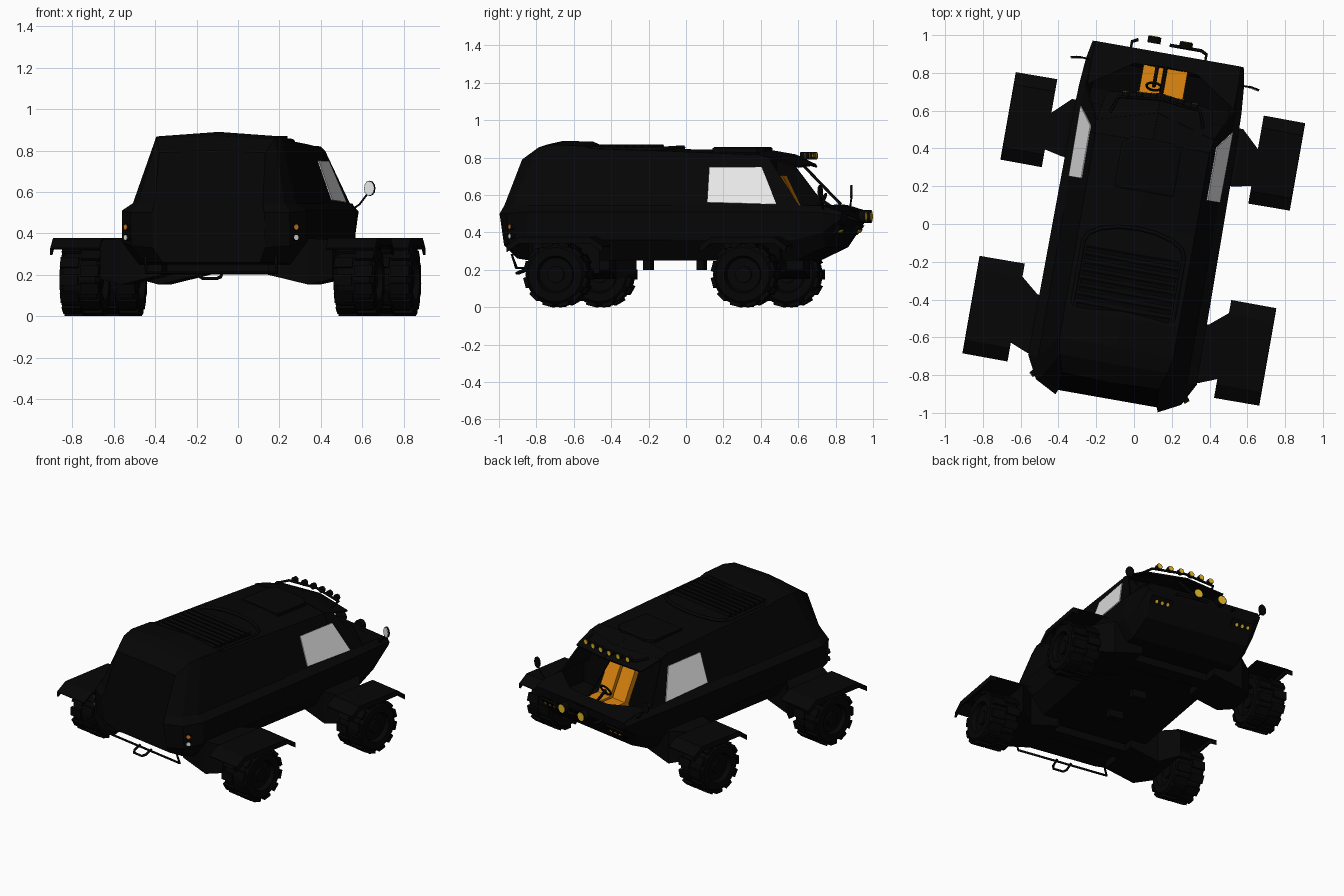
import bpy, bmesh, math
from mathutils import Matrix, Vector

if "Cube" in bpy.data.objects:
    bpy.data.objects.remove(bpy.data.objects["Cube"])

# The whole vehicle stands turned ten degrees about the vertical
PLACE = Matrix.Rotation(math.radians(-10), 4, 'Z') @ Matrix.Translation((0.022, 0, 0))
SIDES = ((1, "left"), (-1, "right"))


def material(name, r, g, b):
    m = bpy.data.materials.new(name)
    m.use_nodes = True
    m.diffuse_color = (r, g, b, 1)
    bsdf = m.node_tree.nodes["Principled BSDF"]
    bsdf.inputs["Base Color"].default_value = (r, g, b, 1)
    return m


BLACK = material("body black", .0016, .0016, .0016)
RUBBER = material("tyre black", .0013, .0013, .0013)
PANE = material("pale glass", .8, .8, .8)
ORANGE = material("seat orange", .75, .25, .005)
YELLOW = material("lamp yellow", .8, .5, .02)
AMBER = material("lamp amber", .7, .2, .01)


def finish(name, bm, mat, thick=0):
    bmesh.ops.recalc_face_normals(bm, faces=bm.faces)
    me = bpy.data.meshes.new(name)
    bm.to_mesh(me)
    bm.free()
    me.materials.append(mat)
    ob = bpy.data.objects.new(name, me)
    bpy.context.collection.objects.link(ob)
    ob.matrix_world = PLACE
    if thick:
        mod = ob.modifiers.new("thickness", 'SOLIDIFY')
        mod.thickness, mod.offset = thick, 0


def panels(name, polys, mat, thick=0):
    bm = bmesh.new()
    for poly in polys:
        bm.faces.new([bm.verts.new(p) for p in poly])
    bmesh.ops.remove_doubles(bm, verts=bm.verts, dist=.0005)
    finish(name, bm, mat, thick)


def loft(name, rings, mat, closed=True, caps=(0, -1)):
    bm = bmesh.new()
    rows = [[bm.verts.new(p) for p in ring] for ring in rings]
    n = len(rows[0])
    for a, b in zip(rows, rows[1:]):
        for i in range(n if closed else n - 1):
            j = (i + 1) % n
            bm.faces.new((a[i], a[j], b[j], b[i]))
    for c in caps:
        bm.faces.new(rows[c])
    finish(name, bm, mat)


def box(name, at, size, mat, tilt=0):
    bm = bmesh.new()
    m = Matrix.Translation(at) @ Matrix.Rotation(tilt, 4, 'X') @ Matrix.Diagonal((*size, 1))
    bmesh.ops.create_cube(bm, size=1, matrix=m)
    finish(name, bm, mat)


def disc(name, at, radius, depth, axis, mat, width=1):
    bm = bmesh.new()
    turn = Vector(axis).to_track_quat('Z', 'Y').to_matrix().to_4x4()
    bmesh.ops.create_cone(bm, cap_ends=True, segments=12, radius1=radius, radius2=radius, depth=depth,
                          matrix=Matrix.Translation(at) @ turn @ Matrix.Diagonal((width, 1, 1, 1)))
    finish(name, bm, mat)


def lamp(name, at, radius, depth, axis, mat):
    # Black can with a thin coloured lens on its face
    axis = Vector(axis).normalized()
    disc(name + "_shell", at, radius * 1.25, depth, axis, BLACK)
    disc(name + "_lens", Vector(at) + axis * depth / 2, radius, .006, axis, mat)


def tube(name, pts, r, cyclic=False):
    cu = bpy.data.curves.new(name, 'CURVE')
    cu.dimensions, cu.bevel_depth, cu.bevel_resolution = '3D', r, 1
    cu.use_fill_caps = True
    sp = cu.splines.new('POLY')
    sp.points.add(len(pts) - 1)
    for p, co in zip(sp.points, pts):
        p.co = (*co, 1)
    sp.use_cyclic_u = cyclic
    cu.materials.append(BLACK)
    ob = bpy.data.objects.new(name, cu)
    bpy.context.collection.objects.link(ob)
    ob.matrix_world = PLACE


def mirrored(half):
    return half + [(-x, y, z) for x, y, z in reversed(half) if x > 0]


# Body shell: crown, roof edge, belt ledge, sill and floor of each section
def lower(v, belt):
    return [(.4, v, .545), (belt, v, .51), (belt, v, .36), (.37, v, .25)]


def section(v, crown, edge, belt_v):
    return [(0, v, crown), (.306, v, edge)] + lower(belt_v, .447 - .008 * belt_v)


tail = [(0, -.85, .8), (.26, -.84, .79), (.265, -.935, .545), (.275, -.96, .5), (.275, -.935, .33), (.24, -.87, .26)]
shoulder = [(0, -.75, .87), (.29, -.745, .855), (.36, -.875, .545), (.39, -.9, .5), (.39, -.89, .34), (.33, -.85, .26)]
hull = [tail, shoulder, section(-.66, .89, .868, -.78), section(-.5, .885, .862, -.5),
        section(-.45, .863, .848, -.45), section(0, .845, .833, 0), section(.44, .84, .815, .44)]
loft("body_shell", [mirrored(h) for h in hull], BLACK)

# Open cab tub and nose
chin = [(.395, .82, .54), (.425, .82, .505), (.41, .82, .4), (.36, .82, .32)]
lip = [(.39, .918, .51), (.406, .918, .49), (.4, .915, .47), (.36, .91, .46)]
loft("cab_tub", [mirrored(h) for h in (lower(.44, .443), lower(.67, .437), chin, lip)], BLACK, False, (-1,))


# Cab sides with raked pillars, roof, visor and hood
def cab(s, v, z, out=0):
    return (s * (.4 - .09 * (z - .545) / .255 + out), v, z)


for s, side in SIDES:
    panels(side + "_cab_side", [[cab(s, .44, .54), cab(s, .69, .54), cab(s, .51, .795), cab(s, .44, .815)]], BLACK, .01)
    panels(side + "_cab_roof", [[(0, .44, .84), (s * .306, .44, .815), (s * .312, .51, .795), (0, .6, .812)]], BLACK, .01)
    panels(side + "_visor", [[(0, .6, .812), (s * .312, .51, .795), (s * .285, .665, .75), (0, .705, .762)]], BLACK, .01)
    rim = [(0, .85, .545), (s * .17, .84, .545), (s * .395, .69, .542)]
    panels(side + "_hood", [rim + [(s * .395, .82, .54), (s * .39, .918, .51), (0, .918, .515)]]
           + [[a, b, (b[0], b[1], .38), (a[0], a[1], .38)] for a, b in zip(rim, rim[1:])], BLACK, .008)

    # Side window plate
    panels(side + "_window", [[cab(s, v, z, .01) for v, z in
                               ((.19, .56), (.567, .55), (.475, .748), (.19, .75))]], PANE, .006)

    # Seat
    box(side + "_seat_back", (s * .064, .57, .575), (.108, .04, .27), ORANGE, .45)
    box(side + "_seat_cushion", (s * .064, .72, .45), (.108, .24, .05), ORANGE)

    # Door mirror on a stalk
    tube(side + "_mirror_stalk", [(s * .4, .82, .52), (s * .43, .82, .54), (s * .475, .82, .6)], .005)
    look = Vector((s * -.174, -1, 0)).normalized()
    at = Vector((s * .48, .818, .617))
    disc(side + "_mirror_housing", at, .037, .01, look, BLACK, .75)
    disc(side + "_mirror_glass", at + look * .006, .034, .006, look, PANE, .75)

    # Nose lamps in a recessed plate
    box(side + "_lamp_plate", (s * .29, .885, .415), (.15, .012, .06), BLACK, -.65)
    for i in range(3):
        lamp(f"{side}_nose_lamp_{i}", (s * (.25 + .04 * i), .89, .41), .011, .012, (0, .8, -.6), YELLOW)
    # Main lamps on the front bar
    lamp(side + "_headlamp", (s * .085, .978, .485), .028, .035, (0, 1, 0), YELLOW)
    # Tail lamps on the rear corners
    for z, mat, kind in ((.43, AMBER, "indicator"), (.38, PANE, "reverse")):
        lamp(f"{side}_{kind}", (s * .408, -.868, z), .013, .03, (s * .65, -.75, 0), mat)

box("windshield_post", (0, .725, .672), (.014, .014, .34), BLACK, .775)
tube("steering_wheel", [(-.045 + .04 * math.cos(a * math.pi / 6), .735 + .02 * math.sin(a * math.pi / 6),
                         .57 + .035 * math.sin(a * math.pi / 6)) for a in range(12)], .007, True)
tube("steering_column", [(-.045, .735, .57), (-.045, .84, .5)], .01)

# Front bar, roof lamp bar and rear bar with tow loop
tube("front_bar", mirrored([(0, .965, .46), (.17, .965, .46), (.2, .95, .47), (.2, .9, .49)]), .009)
tube("roof_bar", [(-.25, .56, .8), (-.22, .65, .8), (0, .675, .812), (.22, .65, .8), (.25, .56, .8)], .008)
for i in range(6):
    x = -.185 + .074 * i
    lamp(f"roof_lamp_{i}", (x, .687 - .5 * x * x, .81), .016, .024, (0, 1, 0), YELLOW)
tube("rear_bar", [(-.32, -.84, .29), (-.32, -.885, .28), (-.32, -.86, .21), (.32, -.86, .21),
                  (.32, -.885, .28), (.32, -.84, .29)], .008)
tube("tow_loop", [(-.05, -.84, .21), (-.05, -.89, .19), (-.035, -.91, .182), (.035, -.91, .182),
                  (.05, -.89, .19), (.05, -.84, .21)], .008)
for v, tag in ((-.2, "rear"), (.09, "front")):
    box(tag + "_belly_bracket", (0, v, .23), (.1, .04, .06), BLACK)

# Roof vent: arched frame and slats, then the hatch
arch = [(.27 * math.cos(a * math.pi / 8), -.13 + .11 * math.sin(a * math.pi / 8),
         .843 + .012 * math.sin(a * math.pi / 8)) for a in range(9)]
tube("vent_frame", [(.27, -.5, .85)] + arch + [(-.27, -.5, .85)], .011)
for i in range(8):
    box(f"vent_slat_{i}", (0, -.17 - .043 * i, .857), (.5, .022, .022), BLACK, .3)
loft("roof_hatch", [[(x * k, .315 + y * k, z) for x, y in
                     ((-.16, -.14), (.16, -.14), (.16, .1), (.11, .14), (-.11, .14), (-.16, .1))]
                    for k, z in ((1, .82), (1, .85), (.92, .857))], BLACK)

# Wheels, fenders and suspension arms
for v, length, outer, arm, tag in ((.448, .233, .772, (.286, .595, .31, .49), "front"),
                                   (-.57, .26, .792, (-.77, -.456, -.726, -.365), "rear")):
    box(tag + "_axle", (0, v, .235), (.56, .1, .07), BLACK)
    for s, side in SIDES:
        name = f"{tag}_{side}"
        mid = s * .672
        # Tyre profile turned round the axle, with a sunken hub
        profile = ((-.07, .02), (-.07, .09), (-.1, .1), (-.1, .145), (-.08, .165),
                   (.08, .165), (.1, .145), (.1, .1), (.07, .09), (.07, .02))
        loft(name + "_tyre", [[(mid + x, v + r * math.cos(t * math.pi / 12), .175 + r * math.sin(t * math.pi / 12))
                               for t in range(24)] for x, r in profile], RUBBER)
        disc(name + "_hub", (mid, v, .175), .045, .17, (1, 0, 0), BLACK)
        # Staggered tread blocks in two rows
        bm = bmesh.new()
        for row in (-1, 1):
            for k in range(12):
                spin = Matrix.Rotation((k + .25 * row + .25) * math.pi / 6, 4, 'X')
                bmesh.ops.create_cube(bm, size=1, matrix=Matrix.Translation((mid + row * .05, v, .175)) @ spin
                                      @ Matrix.Translation((0, 0, -.164)) @ Matrix.Diagonal((.09, .055, .02, 1)))
        finish(name + "_tread", bm, RUBBER)
        # Folded fender plate with an outer lip
        fold = ((-length, .325), (-length * .72, .372), (length * .72, .372), (length, .325))
        polys = []
        for (a, za), (b, zb) in zip(fold, fold[1:]):
            polys.append([(s * .555, v + a, za), (s * outer, v + a, za), (s * outer, v + b, zb), (s * .555, v + b, zb)])
            polys.append([(s * outer, v + a, za), (s * outer, v + b, zb),
                          (s * outer, v + b, zb - .03), (s * outer, v + a, za - .03)])
        panels(name + "_fender", polys, BLACK, .012)
        # Tapered arm joining body and wheel
        b0, b1, w0, w1 = arm
        loft(name + "_arm", [[(s * h, lo, z0), (s * h, hi, z0), (s * h, hi, z1), (s * h, lo, z1)]
                             for h, lo, hi, z0, z1 in ((.26, b0, b1, .2, .36), (.46, b0, b1, .152, .375),
                                                       (.57, w0, w1, .18, .37))], BLACK)
